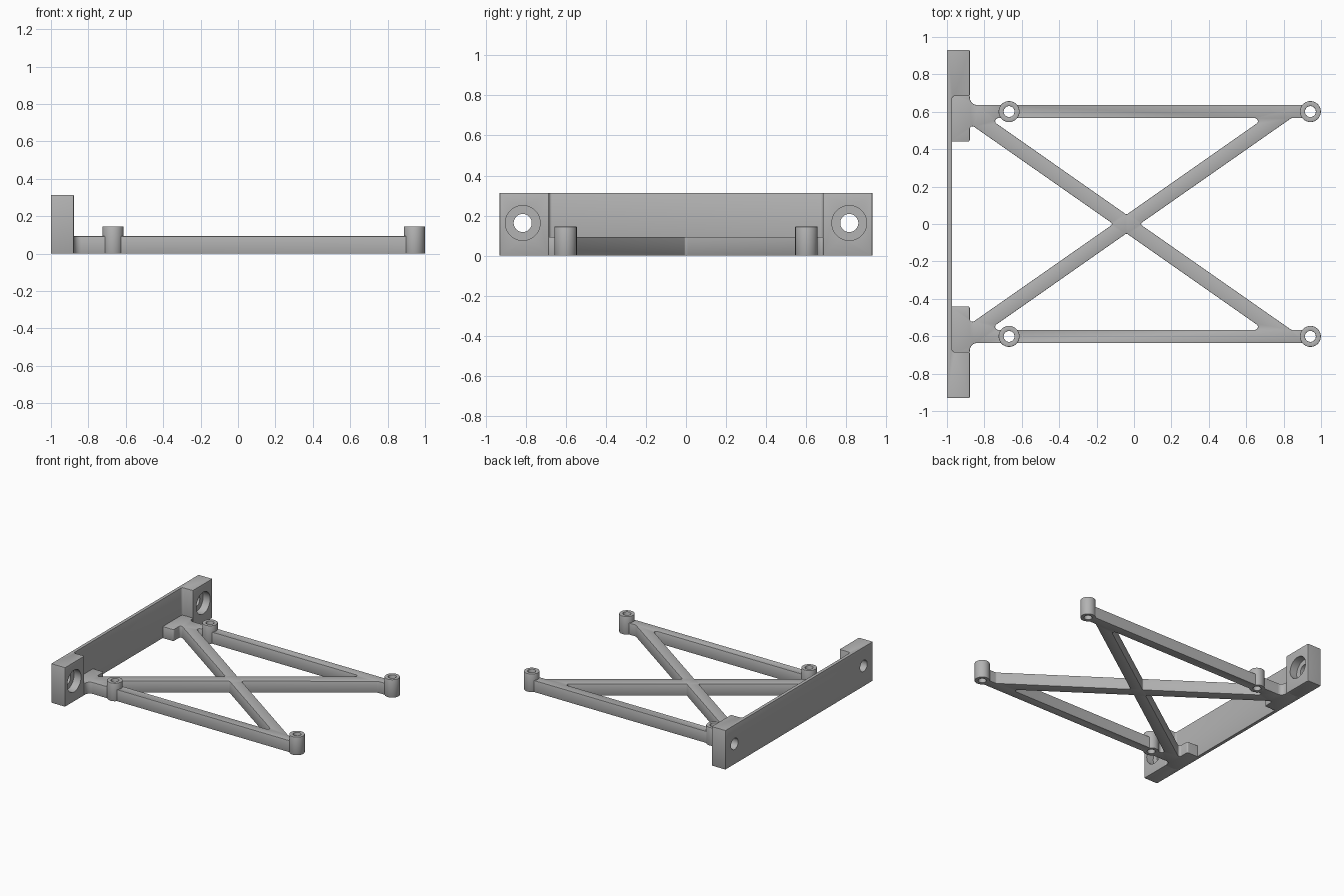
import bpy, bmesh, math
from mathutils import Vector, Matrix
from mathutils.geometry import delaunay_2d_cdt

if "Cube" in bpy.data.objects:
    bpy.data.objects.remove(bpy.data.objects["Cube"])

grey = bpy.data.materials.new("plain grey")
grey.use_nodes = True
colour = (0.45, 0.45, 0.45, 1)
grey.diffuse_color = colour
grey.node_tree.nodes["Principled BSDF"].inputs["Base Color"].default_value = colour

EDGE = 0.0025


def rounded(corners):
    """Outline from (x, y, radius) corners, each filleted with an arc."""
    result = []
    for i, (x, y, r) in enumerate(corners):
        p = Vector((x, y))
        if r == 0:
            result.append(p)
            continue
        u = (Vector(corners[i - 1][:2]) - p).normalized()
        v = (Vector(corners[(i + 1) % len(corners)][:2]) - p).normalized()
        half_angle = u.angle(v) / 2
        centre = p + (u + v).normalized() * r / math.sin(half_angle)
        trim = r / math.tan(half_angle)
        a, b = (p + u * trim - centre).normalized(), (p + v * trim - centre).normalized()
        result += [centre + a.slerp(b, k / 8) * r for k in range(9)]
    return result


def circle(x, y, r, n=40):
    return [Vector((x + r * math.cos(2 * math.pi * k / n),
                    y + r * math.sin(2 * math.pi * k / n))) for k in range(n)]


def inset(loop, amount):
    """Move an outline to the left of its direction, with mitred corners."""
    result = []
    for i, p in enumerate(loop):
        d1 = (p - loop[i - 1]).normalized()
        d2 = (loop[(i + 1) % len(loop)] - p).normalized()
        n1, n2 = Vector((-d1.y, d1.x)), Vector((-d2.y, d2.x))
        result.append(p + (n1 + n2) * amount / (1 + n1.dot(n2)))
    return result


def oriented(loop, anticlockwise):
    area = sum(loop[i - 1].cross(p) for i, p in enumerate(loop))
    return loop if (area > 0) == anticlockwise else loop[::-1]


def inside(p, loops):
    """Even-odd test, so that inner outlines count as holes."""
    hit = False
    for loop in loops:
        for i, b in enumerate(loop):
            a = loop[i - 1]
            if (a.y > p.y) != (b.y > p.y):
                if p.x < a.x + (b.x - a.x) * (p.y - a.y) / (b.y - a.y):
                    hit = not hit
    return hit


def smooth(obj):
    bpy.ops.object.select_all(action="DESELECT")
    obj.select_set(True)
    bpy.context.view_layer.objects.active = obj
    bpy.ops.object.shade_smooth_by_angle(angle=math.radians(30))


def add_object(name, bm):
    bmesh.ops.recalc_face_normals(bm, faces=bm.faces)
    mesh = bpy.data.meshes.new(name)
    bm.to_mesh(mesh)
    bm.free()
    mesh.materials.append(grey)
    obj = bpy.data.objects.new(name, mesh)
    bpy.context.collection.objects.link(obj)
    return obj


def extruded(name, outlines, height):
    """Solid with softened edges, standing on the ground; inner outlines become holes."""
    loops = [oriented(loop, i == 0) for i, loop in enumerate(outlines)]
    bm = bmesh.new()
    mid = EDGE * 0.3
    levels = []
    for z, amount in ((0, EDGE), (mid, mid), (EDGE, 0),
                      (height - EDGE, 0), (height - mid, mid), (height, EDGE)):
        levels.append([[bm.verts.new((p.x, p.y, z)) for p in inset(loop, amount)]
                       for loop in loops])
    # Side walls
    for low, high in zip(levels, levels[1:]):
        for a, b in zip(low, high):
            for i in range(len(a)):
                bm.faces.new((a[i - 1], a[i], b[i], b[i - 1]))
    # Flat caps
    cap_loops = [inset(loop, EDGE) for loop in loops]
    points = [p for loop in cap_loops for p in loop]
    edges, start = [], 0
    for loop in cap_loops:
        n = len(loop)
        edges += [(start + i, start + (i + 1) % n) for i in range(n)]
        start += n
    coords, _, faces, origins, _, _ = delaunay_2d_cdt(points, edges, [], 0, 1e-7)
    for level in (levels[0], levels[-1]):
        verts = [v for ring in level for v in ring]
        for face in faces:
            if inside(sum((coords[i] for i in face), Vector((0, 0))) / len(face), cap_loops):
                bm.faces.new([verts[origins[i][0]] for i in face])
    return add_object(name, bm)


def flip(corners):
    return [(x, -y, r) for x, y, r in reversed(corners)]


# Wall bracket: thin back wall with a thick block at each end
half = [(-0.973, 0.684, 0.015), (-0.878, 0.684, 0.006),
        (-0.878, 0.93, 0.006), (-1, 0.93, 0.006)]
bracket = extruded("wall_bracket", [rounded(half + flip(half))], 0.313)

# Counterbored screw holes through the end blocks
cutters = []
for y in (-0.815, 0.815):
    for radius, start, end in ((0.045, -1.1, -0.8), (0.087, -0.94, -0.8)):
        bm = bmesh.new()
        bmesh.ops.create_cone(bm, cap_ends=True, segments=48, radius1=radius, radius2=radius,
                              depth=end - start,
                              matrix=Matrix.Translation(((start + end) / 2, y, 0.163))
                              @ Matrix.Rotation(math.pi / 2, 4, "Y"))
        cutter = add_object("screw_hole_cutter", bm)
        cutter.hide_render = True
        cutters.append(cutter)
        cut = bracket.modifiers.new("screw_hole", "BOOLEAN")
        cut.operation = "DIFFERENCE"
        cut.solver = "EXACT"
        cut.object = cutter
bpy.context.view_layer.objects.active = bracket
for cut in list(bracket.modifiers):
    bpy.ops.object.modifier_apply(modifier=cut.name)
for cutter in cutters:
    bpy.data.objects.remove(cutter)
smooth(bracket)

# Crossed frame: two side rails, two diagonals and the feet that join the bracket
rail_in, rail_out, boss_y = 0.566, 0.636, 0.601
boss_xs = (-0.668, 0.943)
side = [(-0.878, 0.536, 0.015), (-0.878, 0.44, 0.012), (-0.985, 0.44, 0), (-0.985, 0.70, 0),
        (-0.89, 0.70, 0), (-0.878, 0.682, 0), (-0.878, rail_out, 0.04), (0.91, rail_out, 0),
        (0.91, rail_in, 0), (0.841, rail_in, 0.02)]
outline = [(-0.111, 0, 0.01)] + side + [(0.031, 0, 0.01)] + flip(side)
window = [(-0.04, 0.05, 0.01), (0.697, rail_in, 0.016), (-0.777, rail_in, 0.016)]
openings = [rounded(window), rounded(flip(window))]
openings += [circle(boss_xs[0], s * boss_y, 0.029) for s in (-1, 1)]
smooth(extruded("cross_frame", [rounded(outline)] + openings, 0.093))

# Hollow standoffs on the rails
for s, side_name in ((-1, "right"), (1, "left")):
    for x, end_name in zip(boss_xs, ("inner", "outer")):
        rings = [circle(x, s * boss_y, 0.056), circle(x, s * boss_y, 0.029)]
        smooth(extruded(f"{side_name}_{end_name}_standoff", rings, 0.145))
